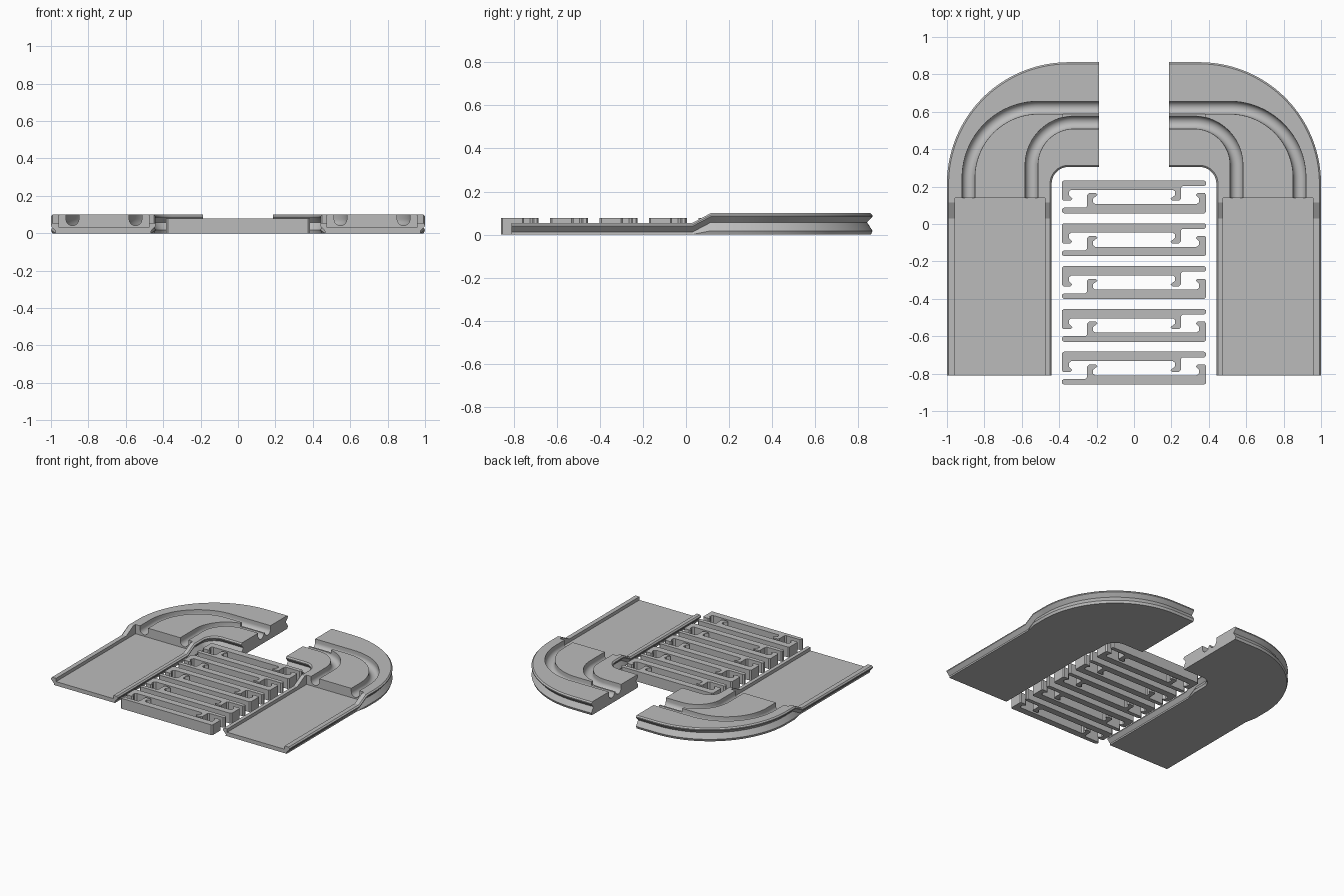
import bpy, bmesh, math
from mathutils import Vector, Matrix

cube = bpy.data.objects.get("Cube")
if cube:
    bpy.data.objects.remove(cube, do_unlink=True)

grey = bpy.data.materials.new("plain grey")
grey.use_nodes = True
colour = (0.5, 0.5, 0.5, 1)
grey.diffuse_color = colour
grey.node_tree.nodes["Principled BSDF"].inputs["Base Color"].default_value = colour


def add_object(name, bm):
    bmesh.ops.recalc_face_normals(bm, faces=bm.faces)
    mesh = bpy.data.meshes.new(name)
    bm.to_mesh(mesh)
    bm.free()
    mesh.materials.append(grey)
    obj = bpy.data.objects.new(name, mesh)
    bpy.context.collection.objects.link(obj)
    return obj


def sweep(name, stations):
    """Each station is (point, sideways direction, section of (offset, height))."""
    bm = bmesh.new()
    rings = []
    for point, side, section in stations:
        rings.append([bm.verts.new((point[0] + side[0] * u, point[1] + side[1] * u, z))
                      for u, z in section])
    n = len(rings[0])
    for a, b in zip(rings, rings[1:]):
        for i in range(n):
            j = (i + 1) % n
            bm.faces.new((a[i], a[j], b[j], b[i]))
    bm.faces.new(rings[0])
    bm.faces.new(rings[-1])
    return add_object(name, bm)


def bend(centre, steps=32):
    """Quarter turn from heading +y round to heading -x."""
    for i in range(steps + 1):
        a = math.pi / 2 * i / steps
        yield centre, (math.cos(a), math.sin(a))


def box(name, low, high):
    bm = bmesh.new()
    bmesh.ops.create_cube(bm, size=1)
    low, high = Vector(low), Vector(high)
    for v in bm.verts:
        v.co = (low + high) / 2 + v.co * (high - low)
    return add_object(name, bm)


def cut(obj, cutter):
    mod = obj.modifiers.new("cut", 'BOOLEAN')
    mod.operation, mod.solver, mod.object = 'DIFFERENCE', 'EXACT', cutter
    bpy.context.view_layer.objects.active = obj
    bpy.ops.object.modifier_apply(modifier=mod.name)
    bpy.data.objects.remove(cutter, do_unlink=True)


INNER, OUTER, TOP, LOW = 0.09, 0.65, 0.1, 0.055
CENTRE = (0.35, 0.215)


def body_section(h):
    """Flat slab with a V groove along both edges; the groove sinks as h drops."""
    f = max(0.04, (h - LOW) / (TOP - LOW))
    edge = [(0.025 - 0.018 * f, 0), (0.025 - 0.025 * f, 0.018 * f), (0.025, h - 0.043),
            (0, h - 0.016), (0, h - 0.009), (0.009, h)]
    return ([(OUTER - d, z) for d, z in edge]
            + [(INNER + d, z) for d, z in reversed(edge)])


# Track body: low straight, ramp, then a raised quarter turn
stations = [((CENTRE[0], y), (1, 0), body_section(h))
            for y, h in ((-0.81, LOW), (0.03, LOW), (0.115, TOP))]
stations += [(c, s, body_section(TOP)) for c, s in bend(CENTRE, 40)]
stations.append(((0.187, CENTRE[1]), (0, 1), body_section(TOP)))
track = sweep("track_piece", stations)

# Sunken floor between the side lips
cut(track, box("floor_cutter", (0.477, -0.9, 0.03), (0.957, 0.14, 0.2)))


# Round-bottomed channels in the raised turn
def channel(centre, radius, width=0.034, depth=0.075):
    section = [(radius + width, 0.13)]
    for i in range(13):
        a = -math.pi * i / 12
        section.append((radius + width * math.cos(a), depth + width * math.sin(a)))
    section.append((radius - width, 0.13))
    path = [((centre[0], 0.1), (1, 0))] + list(bend(centre))
    path.append(((0.1, centre[1]), (0, 1)))
    return sweep("channel_cutter", [(p, s, section) for p, s in path])


cut(track, channel((0.51, 0.247), 0.375))
cut(track, channel((0.32, 0.315), 0.228))
# The channels join near the end of the turn
cut(track, box("join_cutter", (0.1, 0.55, 0.072), (0.38, 0.62, 0.2)))

mirror = track.modifiers.new("mirror", 'MIRROR')
mirror.use_mirror_merge = False
bpy.context.view_layer.objects.active = track
bpy.ops.object.modifier_apply(modifier=mirror.name)
bpy.ops.object.select_all(action='DESELECT')
track.select_set(True)
bpy.ops.object.shade_smooth_by_angle(angle=math.radians(25))

# Connector clips: interlocking pairs, the second turned half round
CLIP = [(-.375, .088), (.375, .088), (.385, .08), (.385, .065), (.375, .058), (.26, .058),
        (.25, .048), (.25, -.01), (.24, -.02), (.205, -.02), (.195, -.01), (.218, .008),
        (.218, .03), (.208, .038), (-.335, .038), (-.348, .028), (-.348, .008),
        (-.33, -.01), (-.34, -.02), (-.378, -.02), (-.385, -.012), (-.385, .08)]


def clip(name, y, turn):
    bm = bmesh.new()
    face = bm.faces.new([bm.verts.new((px, py, 0)) for px, py in CLIP])
    made = bmesh.ops.extrude_face_region(bm, geom=[face])["geom"]
    top = [g for g in made if isinstance(g, bmesh.types.BMVert)]
    bmesh.ops.translate(bm, vec=(0, 0, 0.078), verts=top)
    bm.transform(Matrix.Translation((0, y, 0)) @ Matrix.Rotation(turn, 4, 'Z'))
    add_object(name, bm)


for i in range(5):
    y = 0.145 - 0.229 * i
    clip(f"clip_back_{i + 1}", y, 0)
    clip(f"clip_front_{i + 1}", y, math.pi)
